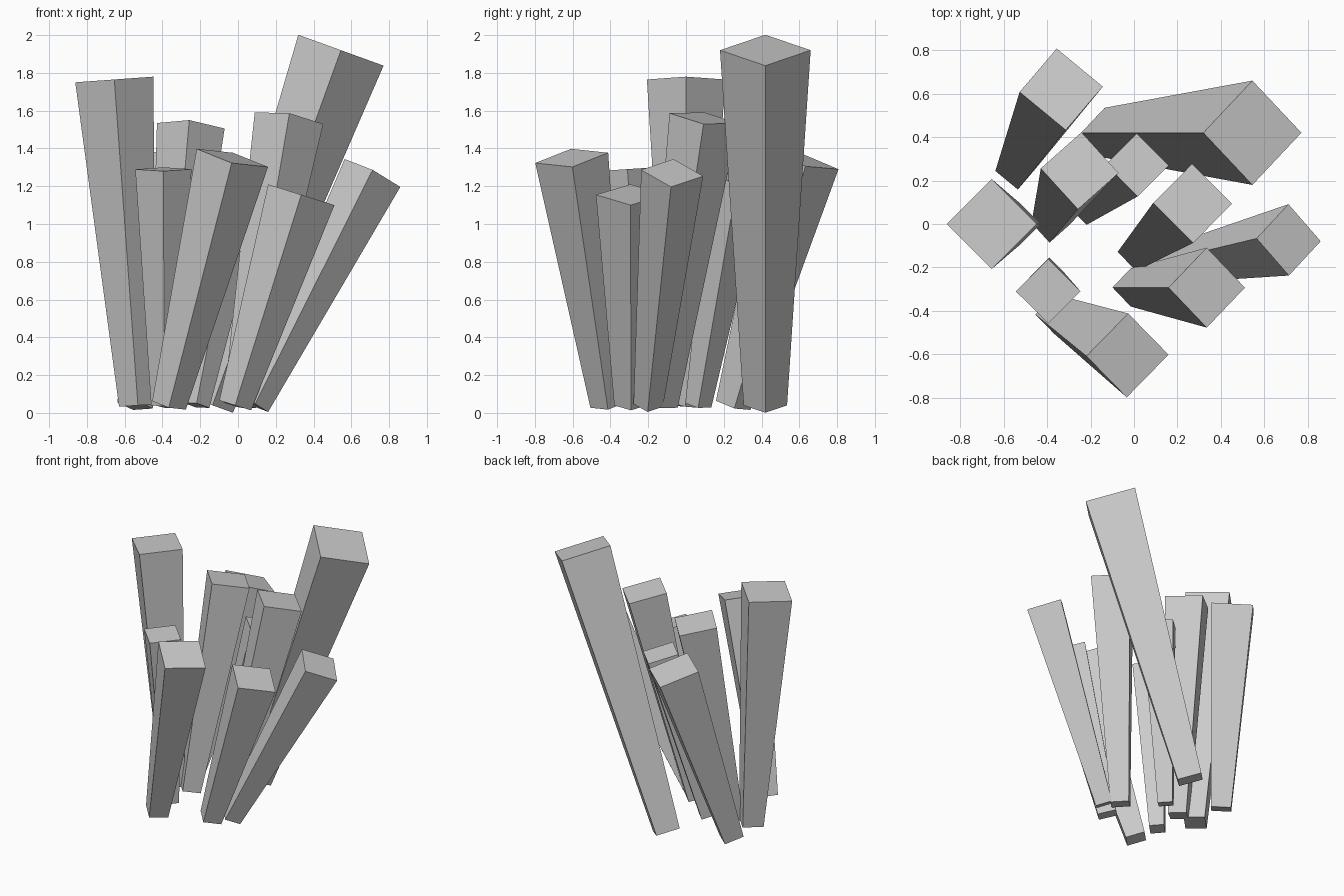
import bpy
import bmesh
import math
from mathutils import Vector, Quaternion

cube = bpy.data.objects.get("Cube")
if cube:
    bpy.data.objects.remove(cube, do_unlink=True)

# One plain grey for every blade
grey = bpy.data.materials.new("plain_grey")
grey.use_nodes = True
colour = (0.6, 0.6, 0.6, 1.0)
grey.diffuse_color = colour
grey.node_tree.nodes["Principled BSDF"].inputs["Base Color"].default_value = colour

ROOT_HEIGHT = 0.04


def add_blade(name, root, tip, root_radius, tip_radius, yaw=0):
    """Four-sided post that widens from its root to its tilted tip."""
    base = Vector((root[0], root[1], ROOT_HEIGHT))
    axis = Vector(tip) - base
    bm = bmesh.new()
    bmesh.ops.create_cone(bm, cap_ends=True, segments=4,
                          radius1=root_radius, radius2=tip_radius,
                          depth=axis.length)
    bmesh.ops.translate(bm, verts=bm.verts, vec=(0, 0, axis.length / 2))
    mesh = bpy.data.meshes.new(name)
    bm.to_mesh(mesh)
    bm.free()
    mesh.materials.append(grey)
    blade = bpy.data.objects.new(name, mesh)
    blade.location = base
    blade.rotation_mode = 'QUATERNION'
    lean = Vector((0, 0, 1)).rotation_difference(axis)
    blade.rotation_quaternion = lean @ Quaternion((0, 0, 1), math.radians(yaw))
    bpy.context.collection.objects.link(blade)
    return blade


# Back row
add_blade("tall_back_blade", (-0.135, 0.42), (0.545, 0.42, 1.92), 0.115, 0.24)
add_blade("back_right_blade", (-0.545, 0.25), (-0.335, 0.62, 1.34), 0.095, 0.195, 5)

# Middle row
add_blade("right_blade", (-0.53, 0), (-0.655, 0, 1.765), 0.1, 0.207)
add_blade("inner_right_blade", (-0.385, 0), (-0.25, 0.245, 1.52), 0.087, 0.18, -3)
add_blade("short_inner_blade", (-0.22, 0.065), (0.015, 0.272, 1.24), 0.07, 0.147)
add_blade("inner_left_blade", (0.01, -0.13), (0.27, 0.095, 1.56), 0.087, 0.184)
add_blade("left_blade", (0.09, -0.2), (0.712, -0.073, 1.27), 0.078, 0.165, -1)

# Front row
add_blade("slim_front_blade", (-0.39, -0.225), (-0.395, -0.31, 1.29), 0.07, 0.149)
add_blade("front_blade", (-0.365, -0.415), (-0.03, -0.605, 1.35), 0.092, 0.195)
add_blade("front_left_blade", (-0.015, -0.292), (0.335, -0.293, 1.155), 0.088, 0.184)
